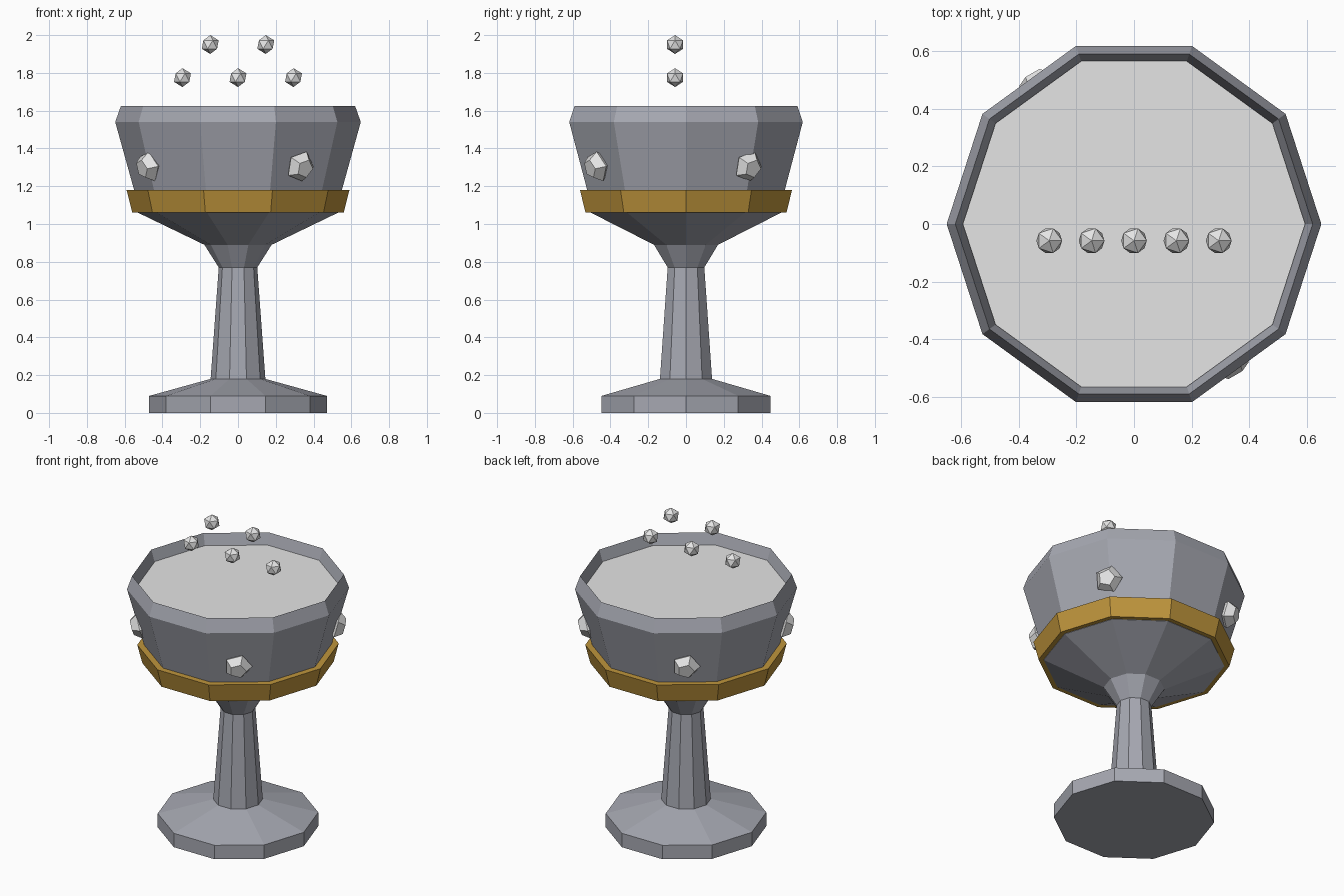
import bpy, bmesh, math
from mathutils import Matrix, Vector

if "Cube" in bpy.data.objects:
    bpy.data.objects.remove(bpy.data.objects["Cube"])

SIDES = 10


def material(name, rgb):
    m = bpy.data.materials.new(name)
    m.diffuse_color = (*rgb, 1.0)
    m.use_nodes = True
    m.node_tree.nodes["Principled BSDF"].inputs["Base Color"].default_value = m.diffuse_color
    return m


pewter = material("pewter grey", (0.38, 0.39, 0.44))
gold = material("old gold", (0.52, 0.30, 0.045))
pale = material("pale crystal", (0.78, 0.78, 0.78))


def finish(name, bm, mat):
    bmesh.ops.recalc_face_normals(bm, faces=bm.faces)
    mesh = bpy.data.meshes.new(name)
    bm.to_mesh(mesh)
    bm.free()
    mesh.materials.append(mat)
    obj = bpy.data.objects.new(name, mesh)
    bpy.context.collection.objects.link(obj)
    return obj


def lathe(name, profile, mat, sides=SIDES, closed=False):
    """Revolve (radius, z) points; a closed profile makes a ring, others are capped."""
    bm = bmesh.new()
    rings = []
    for r, z in profile:
        rings.append([bm.verts.new((r * math.cos(a), r * math.sin(a), z))
                      for a in (math.tau * i / sides for i in range(sides))])
    pairs = list(zip(rings, rings[1:]))
    if closed:
        pairs.append((rings[-1], rings[0]))
    else:
        bm.faces.new(rings[0])
        bm.faces.new(rings[-1])
    for a, b in pairs:
        for i in range(sides):
            j = (i + 1) % sides
            bm.faces.new((a[i], a[j], b[j], b[i]))
    return finish(name, bm, mat)


# Goblet body: foot, stem, bowl, rim and inner lip
lathe("goblet_body", [(0.47, 0), (0.47, 0.09), (0.145, 0.18), (0.102, 0.77),
                      (0.178, 0.89), (0.53, 1.06), (0.55, 1.18), (0.65, 1.54),
                      (0.62, 1.625), (0.594, 1.545)], pewter)

# Gold band around the bowl
lathe("gold_band", [(0.52, 1.062), (0.56, 1.062), (0.59, 1.18), (0.54, 1.18)],
      gold, closed=True)

# Drink surface
lathe("drink", [(0.593, 1.548), (0.594, 1.555)], pale)

# Cut gems set into the bowl, tilted with its wall
for k in range(4):
    gem = lathe(f"bowl_gem_{k + 1}", [(0.05, -0.045), (0.085, 0), (0.05, 0.048)],
                pale, sides=5)
    angle = math.radians(-55 + 90 * k)
    out = Vector((math.cos(angle), math.sin(angle), -0.27)).normalized()
    rot = out.to_track_quat('Z', 'Y').to_matrix().to_4x4()
    place = Matrix.Translation((0.575 * math.cos(angle), 0.575 * math.sin(angle), 1.305))
    gem.data.transform(place @ rot)

# Floating bubbles above the drink
for k in range(5):
    bm = bmesh.new()
    bmesh.ops.create_icosphere(
        bm, subdivisions=1, radius=0.05,
        matrix=Matrix.Translation((-0.294 + 0.147 * k, -0.058, 1.95 if k % 2 else 1.775)))
    finish(f"bubble_{k + 1}", bm, pale)
